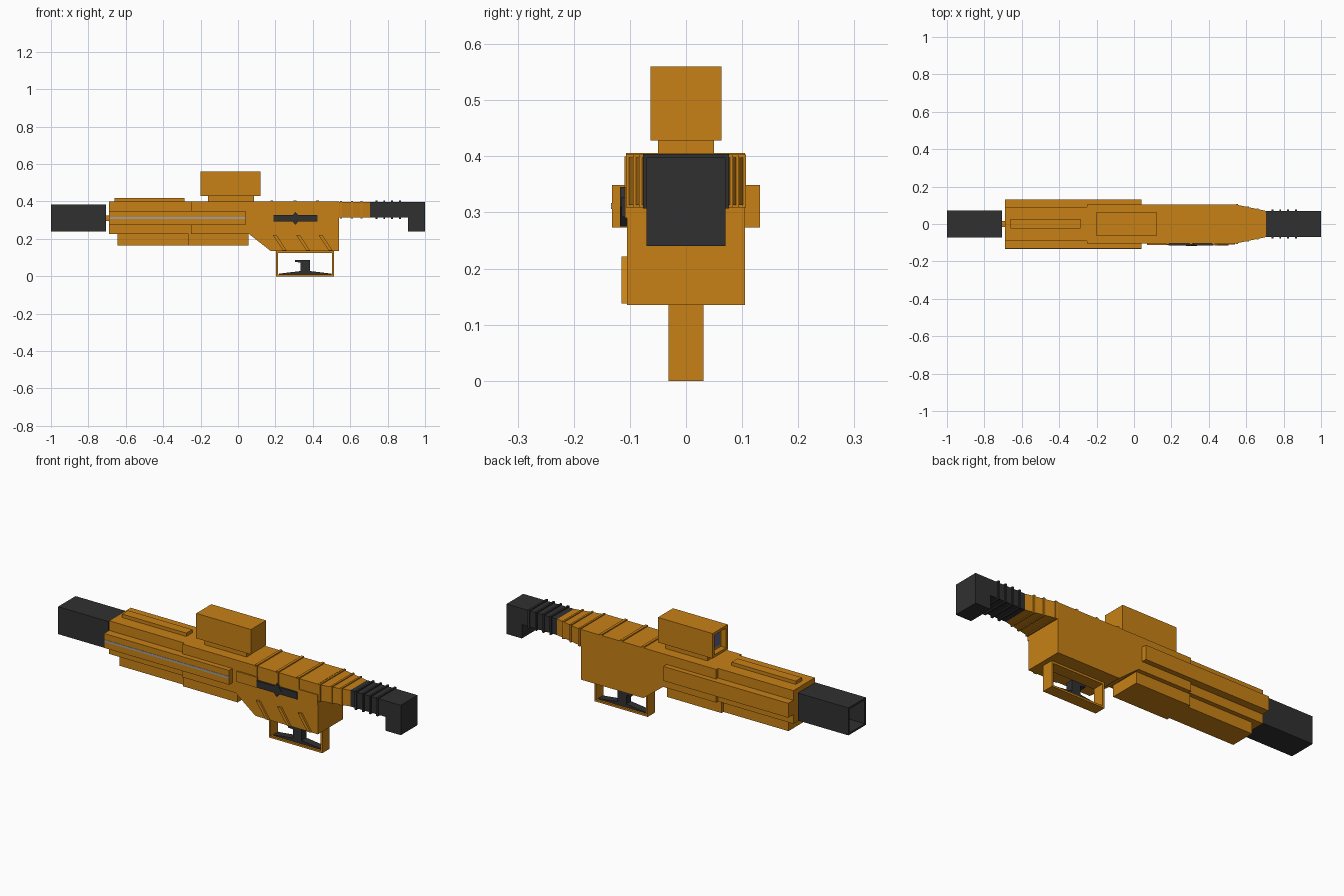
import bpy, bmesh
from mathutils import Vector

if "Cube" in bpy.data.objects:
    bpy.data.objects.remove(bpy.data.objects["Cube"])


def material(name, rgb):
    m = bpy.data.materials.new(name)
    m.diffuse_color = (*rgb, 1)
    m.use_nodes = True
    m.node_tree.nodes["Principled BSDF"].inputs["Base Color"].default_value = m.diffuse_color
    return m


ORANGE = material("orange_paint", (0.58, 0.22, 0.008))
DARK = material("dark_polymer", (0.03, 0.03, 0.03))
STEEL = material("light_steel", (0.35, 0.35, 0.35))
GLASS = material("blue_glass", (0.12, 0.12, 0.25))


def finish(name, bm, mat):
    bmesh.ops.recalc_face_normals(bm, faces=bm.faces)
    me = bpy.data.meshes.new(name)
    bm.to_mesh(me)
    bm.free()
    me.materials.append(mat)
    ob = bpy.data.objects.new(name, me)
    bpy.context.collection.objects.link(ob)
    return ob


def box_bm(x0, x1, y0, y1, z0, z1):
    bm = bmesh.new()
    bmesh.ops.create_cube(bm, size=1)
    for v in bm.verts:
        v.co = ((x0 + x1) / 2 + v.co.x * (x1 - x0),
                (y0 + y1) / 2 + v.co.y * (y1 - y0),
                (z0 + z1) / 2 + v.co.z * (z1 - z0))
    return bm


def box(name, x0, x1, y0, y1, z0, z1, mat=ORANGE):
    return finish(name, box_bm(x0, x1, y0, y1, z0, z1), mat)


def tube(name, x0, x1, hw, z0, z1, wall, depth, mat):
    """Box with a rectangular recess in its -x end."""
    bm = box_bm(x0, x1, -hw, hw, z0, z1)
    bm.normal_update()
    end = min(bm.faces, key=lambda f: f.calc_center_median().x)
    bmesh.ops.inset_individual(bm, faces=[end], thickness=wall)
    new = bmesh.ops.extrude_discrete_faces(bm, faces=[end])["faces"]
    bmesh.ops.translate(bm, verts=new[0].verts, vec=(depth, 0, 0))
    return finish(name, bm, mat)


def prism(name, pts, y0, y1, mat=ORANGE):
    """Side profile in x, z extruded across y."""
    bm = bmesh.new()
    f = bm.faces.new([bm.verts.new((x, y0, z)) for x, z in pts])
    g = bmesh.ops.extrude_face_region(bm, geom=[f])["geom"]
    vs = [e for e in g if isinstance(e, bmesh.types.BMVert)]
    bmesh.ops.translate(bm, verts=vs, vec=Vector((0, y1 - y0, 0)))
    return finish(name, bm, mat)


# Muzzle and neck
tube("muzzle", -1.0, -0.705, 0.073, 0.24, 0.385, 0.014, 0.2, DARK)
box("muzzle_neck", -0.72, -0.68, -0.015, 0.015, 0.295, 0.325)

# Barrel housing in two widths
box("barrel_housing_front", -0.69, -0.25, -0.09, 0.09, 0.225, 0.40)
box("barrel_housing_rear", -0.25, 0.08, -0.105, 0.105, 0.225, 0.40)
for side, s in (("right", -1), ("left", 1)):
    a, b = sorted((s * 0.08, s * 0.132))
    box("side_slab_" + side, -0.69, 0.04, a, b, 0.273, 0.349)
box("side_stripe", -0.69, 0.04, -0.1335, -0.13, 0.306, 0.317, STEEL)
box("under_slab_front", -0.645, -0.265, -0.066, 0.066, 0.165, 0.23)
box("under_slab_rear", -0.265, 0.055, -0.082, 0.082, 0.165, 0.23)
box("top_rail", -0.66, -0.285, -0.024, 0.026, 0.39, 0.418)

# Sight with recessed lens
box("sight_mount", -0.16, 0.085, -0.05, 0.05, 0.39, 0.435)
tube("sight_body", -0.2, 0.12, 0.063, 0.428, 0.56, 0.02, 0.03, ORANGE)
box("sight_lens", -0.172, -0.166, -0.036, 0.036, 0.455, 0.535, GLASS)

# Receiver
prism("receiver", [(0.06, 0.225), (0.175, 0.135), (0.54, 0.135),
                   (0.54, 0.40), (0.06, 0.40)], -0.105, 0.105)

# Receiver ribs over the top and down the right face, then slanting below
for i, x in enumerate((0.18, 0.305, 0.425)):
    box(f"top_rib_{i}", x - 0.007, x + 0.007, -0.107, 0.105, 0.395, 0.406)
    box(f"upper_side_rib_{i}", x - 0.007, x + 0.007, -0.11, -0.10, 0.33, 0.40)
    prism(f"slanted_rib_{i}", [(x + 0.005, 0.222), (x + 0.025, 0.222),
                               (x + 0.08, 0.138), (x + 0.06, 0.138)],
          -0.115, -0.10)
prism("receiver_front_panel", [(0.07, 0.29), (0.19, 0.29), (0.19, 0.345),
                               (0.07, 0.345)], -0.113, -0.10)
box("receiver_rear_panel", 0.42, 0.54, -0.109, -0.10, 0.29, 0.345)

# Dark inlay with diamond
box("side_inlay", 0.19, 0.425, -0.115, -0.10, 0.292, 0.328, DARK)
prism("inlay_diamond", [(0.278, 0.31), (0.307, 0.275), (0.336, 0.31),
                        (0.307, 0.345)], -0.118, -0.10, DARK)

# Tapered neck of the stock
bm = box_bm(0.54, 0.705, -0.105, 0.105, 0.313, 0.398)
for v in bm.verts:
    if v.co.x > 0.6:
        v.co.y *= 0.07 / 0.105
finish("stock_taper", bm, ORANGE)
for i, x in enumerate((0.55, 0.61, 0.66)):
    w = 0.105 - (x - 0.54) / 0.165 * 0.035 + 0.004
    box(f"taper_rib_{i}", x - 0.005, x + 0.005, -w, w, 0.309, 0.403)

# Stock and butt
prism("stock", [(0.703, 0.313), (0.91, 0.313), (0.91, 0.24), (1.0, 0.24),
                (1.0, 0.398), (0.703, 0.398)], -0.07, 0.07, DARK)
for i in range(4):
    x = 0.74 + i * 0.042
    box(f"stock_rib_{i}", x - 0.005, x + 0.005, -0.077, 0.077, 0.307, 0.404, DARK)

# Grip guard loop
box("guard_front", 0.202, 0.213, -0.031, 0.031, 0, 0.14)
box("guard_rear", 0.503, 0.514, -0.031, 0.031, 0, 0.14)
box("guard_bottom", 0.202, 0.514, -0.031, 0.031, 0, 0.01)
box("guard_top", 0.202, 0.514, -0.031, 0.031, 0.124, 0.14)

# Trigger on a sloped base
prism("trigger", [(0.22, 0.009), (0.50, 0.009), (0.50, 0.014), (0.385, 0.028),
                  (0.385, 0.088), (0.305, 0.088), (0.305, 0.076),
                  (0.335, 0.074), (0.335, 0.028), (0.22, 0.014)],
      -0.02, 0.02, DARK)
